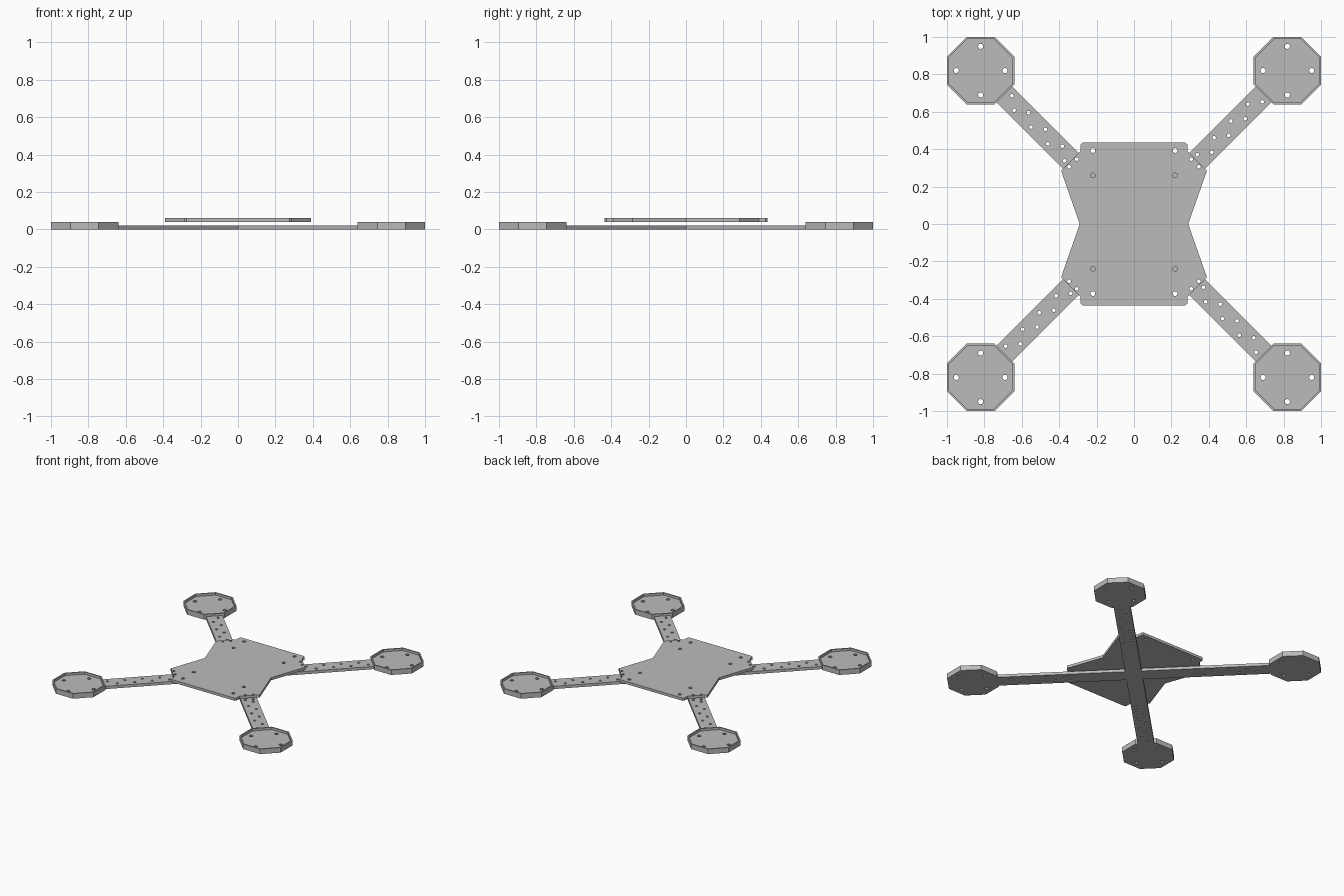
import bpy
import bmesh
from math import cos, sin, pi, sqrt
from mathutils import Vector, Matrix

cube = bpy.data.objects.get("Cube")
if cube:
    bpy.data.objects.remove(cube)

grey = bpy.data.materials.new("plain grey")
grey.use_nodes = True
colour = (0.5, 0.5, 0.5, 1)
grey.diffuse_color = colour
grey.node_tree.nodes["Principled BSDF"].inputs["Base Color"].default_value = colour


def ring(x, y, r, n=10, turn=0.0):
    """Points of a regular polygon around (x, y)."""
    return [(x + r * cos(turn + 2 * pi * i / n), y + r * sin(turn + 2 * pi * i / n))
            for i in range(n)]


def turned(points, quarter, start=0.0):
    """Points turned around the origin by quarter turns."""
    rot = Matrix.Rotation(start + quarter * pi / 2, 2)
    return [tuple(rot @ Vector(p)) for p in points]


def plate(name, outline, holes, z0, z1):
    """Flat plate with through holes, from filled outlines."""
    curve = bpy.data.curves.new(name, "CURVE")
    curve.dimensions = "2D"
    curve.fill_mode = "BOTH"
    curve.extrude = (z1 - z0) / 2
    for loop in [outline] + holes:
        spline = curve.splines.new("POLY")
        spline.points.add(len(loop) - 1)
        for point, (x, y) in zip(spline.points, loop):
            point.co = (x, y, 0, 1)
        spline.use_cyclic_u = True
    temp = bpy.data.objects.new(name + " outline", curve)
    bpy.context.collection.objects.link(temp)
    bpy.context.view_layer.update()
    graph = bpy.context.evaluated_depsgraph_get()
    mesh = bpy.data.meshes.new_from_object(temp.evaluated_get(graph))
    bpy.data.objects.remove(temp)
    bm = bmesh.new()
    bm.from_mesh(mesh)
    bmesh.ops.remove_doubles(bm, verts=bm.verts, dist=0.0001)
    bmesh.ops.translate(bm, verts=bm.verts, vec=(0, 0, (z0 + z1) / 2))
    bmesh.ops.recalc_face_normals(bm, faces=bm.faces)
    for f in bm.faces:
        f.smooth = False
    bm.to_mesh(mesh)
    bm.free()
    mesh.materials.clear()
    mesh.materials.append(grey)
    obj = bpy.data.objects.new(name, mesh)
    bpy.context.collection.objects.link(obj)
    return obj


# Crossed arms with a zigzag of holes and a pair of bolt holes each
half, reach = 0.06, 0.98
spots = [(0.502 + 0.0635 * k, 0.023 if k % 2 else -0.023) for k in range(8)]
bolts = [(0.462, 0.029), (0.462, -0.029)]
cross, arm_holes, bolt_holes = [], [], []
for q in range(4):
    cross += turned([(reach, -half), (reach, half), (half, half)], q, pi / 4)
    # v runs to the right of the arm, so it is flipped here
    arm_holes += [ring(x, y, 0.01) for x, y in
                  turned([(u, -v) for u, v in spots], q, pi / 4)]
    bolt_holes += [ring(x, y, 0.01) for x, y in turned(bolts, q, pi / 4)]
plate("crossed_arms", cross, arm_holes + bolt_holes, 0, 0.022)

# Raised body plate with a narrow waist and end tabs
quarter = [(0.29, 0), (0.39, 0.285), (0.285, 0.39), (0.285, 0.425), (0.275, 0.435)]
right = [(x, -y) for x, y in quarter[:0:-1]] + quarter
body = right + [(-x, y) for x, y in right[::-1]]
body_holes = [ring(sx * 0.22, y, 0.013)
              for sx in (-1, 1) for y in (0.393, 0.26, -0.24, -0.372)]
plate("body_plate", body, body_holes + bolt_holes, 0.041, 0.062)

# Octagonal motor cups: a rim around a recessed floor
mid, radius = 0.82, 0.18 / cos(pi / 8)
inner = radius - 0.011
for side, sx in (("left", 1), ("right", -1)):
    for end, sy in (("front", -1), ("back", 1)):
        cx, cy = sx * mid, sy * mid
        floor = ring(cx, cy, inner, 8, pi / 8)
        holes = [ring(x, y, 0.014) for x, y in ring(cx, cy, 0.13, 4)]
        plate(f"{end}_{side}_motor_rim", ring(cx, cy, radius, 8, pi / 8), [floor], 0, 0.04)
        plate(f"{end}_{side}_motor_floor", floor, holes, 0, 0.022)
